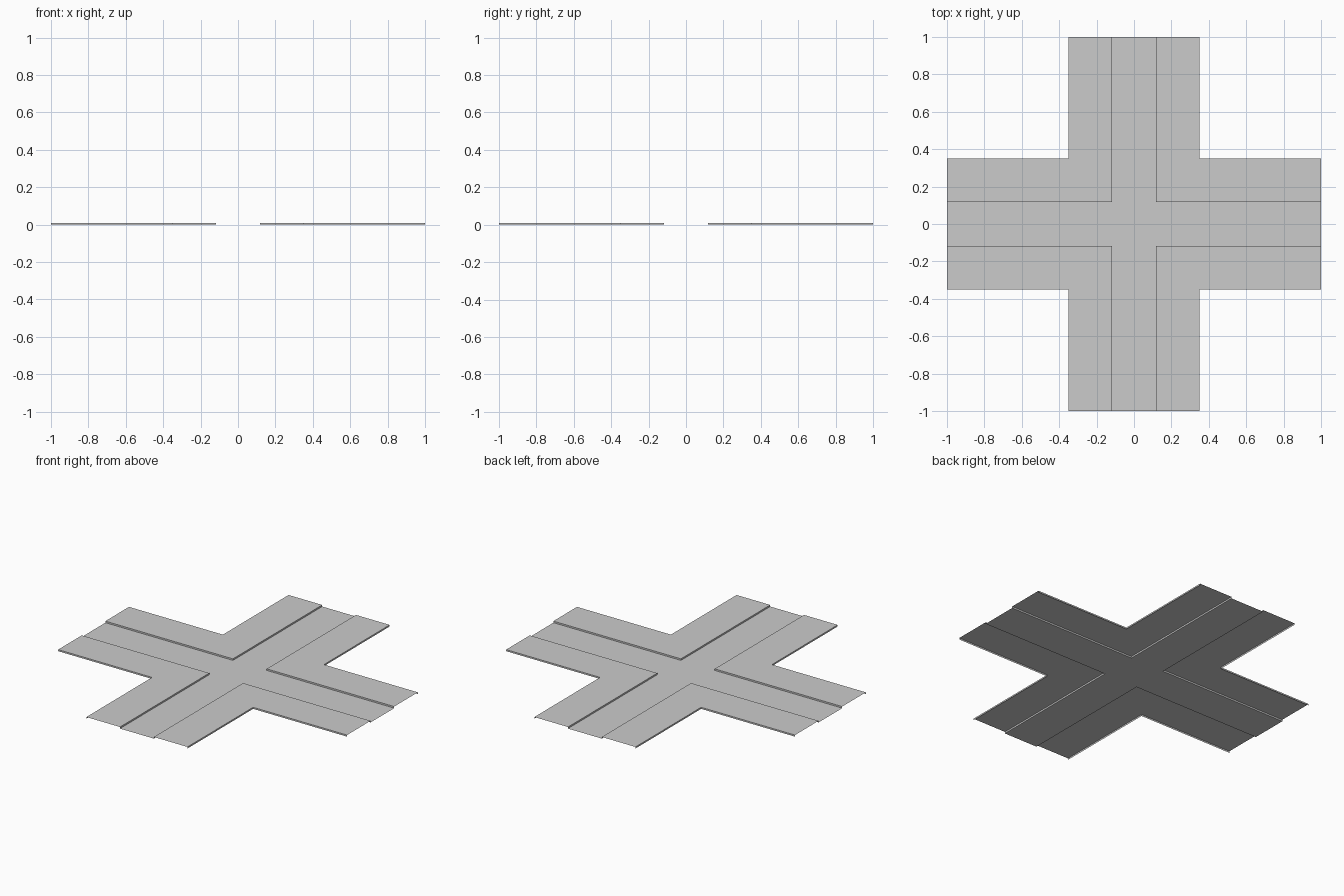
import bpy

if "Cube" in bpy.data.objects:
    bpy.data.objects.remove(bpy.data.objects["Cube"])

R, W, L, H = 0.117, 0.35, 1.0, 0.01   # road half width, total half width, arm length, kerb height


def make(name, verts, faces):
    me = bpy.data.meshes.new(name)
    me.from_pydata(verts, [], faces)
    me.update()
    ob = bpy.data.objects.new(name, me)
    bpy.context.collection.objects.link(ob)
    return ob


# Flat road: centre square and four arms
road = [(-R, -R), (R, -R), (R, R), (-R, R),
        (-R, -L), (R, -L), (L, -R), (L, R), (R, L), (-R, L), (-L, R), (-L, -R)]
make("road", [(x, y, 0) for x, y in road],
     [(0, 1, 2, 3), (4, 5, 1, 0), (1, 6, 7, 2), (3, 2, 8, 9), (11, 0, 3, 10)])

# L-shaped raised pavements: kerb, top and outer skirt, open at the road ends
section = [(R, 0), (R, H), (W, H), (W, 0)]
for name, sx, sy in (("back_right", 1, 1), ("back_left", -1, 1),
                     ("front_left", -1, -1), ("front_right", 1, -1)):
    verts = []
    for d, z in section:
        verts += [(sx * L, sy * d, z), (sx * d, sy * d, z), (sx * d, sy * L, z)]
    faces = []
    for i in range(3):
        for j in range(2):
            a = i * 3 + j
            f = (a, a + 1, a + 4, a + 3)
            faces.append(f[::-1] if sx * sy > 0 else f)
    make("pavement_" + name, verts, faces)
